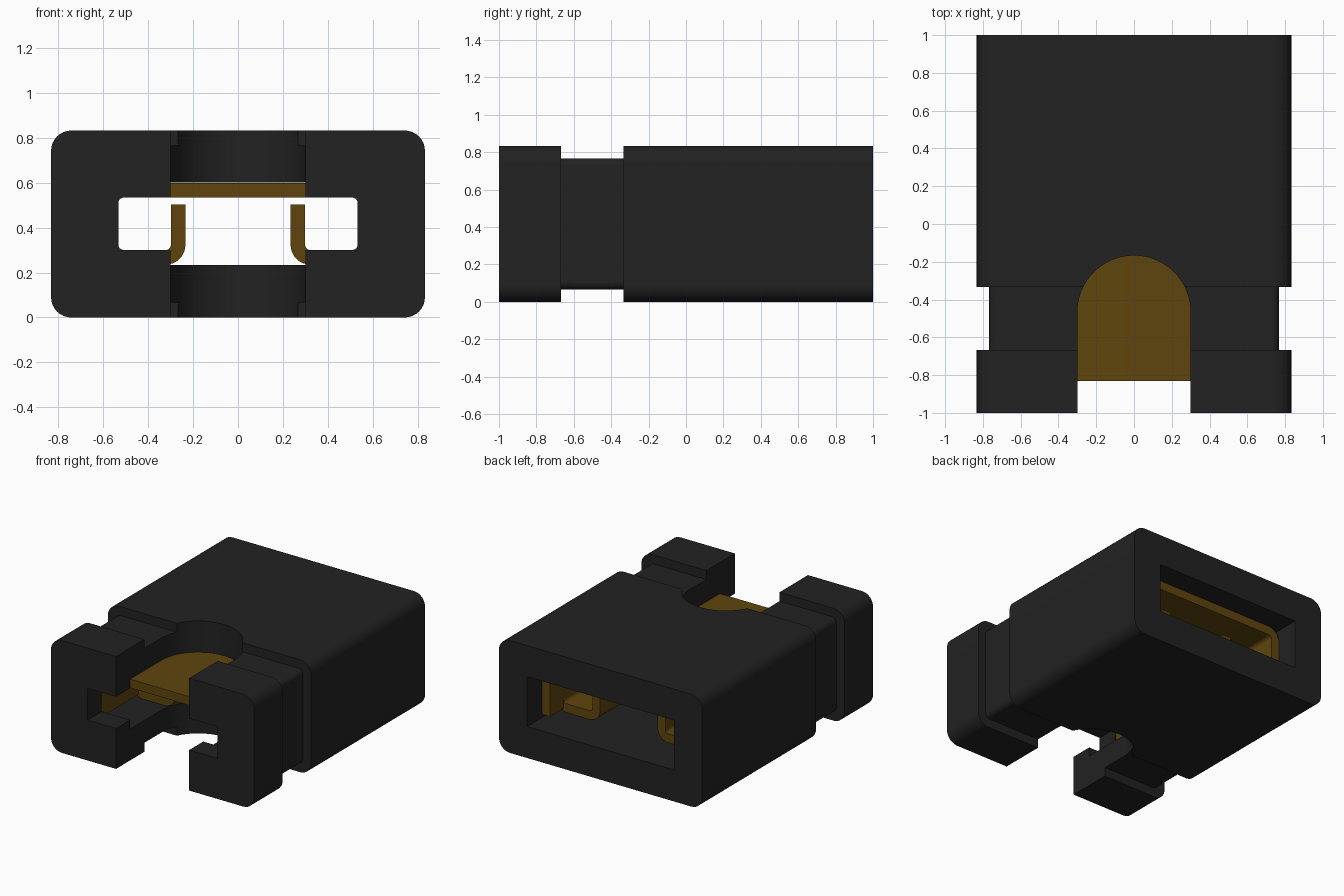
import bpy, bmesh, math
from mathutils import Vector

if "Cube" in bpy.data.objects:
    bpy.data.objects.remove(bpy.data.objects["Cube"], do_unlink=True)


def material(name, rgb):
    m = bpy.data.materials.new(name)
    m.use_nodes = True
    m.diffuse_color = (*rgb, 1)
    m.node_tree.nodes["Principled BSDF"].inputs["Base Color"].default_value = (*rgb, 1)
    return m


BLACK = material("black plastic", (0.016, 0.016, 0.016))
GOLD = material("dark gold metal", (0.115, 0.06, 0.004))


def rounded_rect(hx, z0, z1, r, seg=8):
    pts = []
    centres = [(hx - r, z1 - r), (-hx + r, z1 - r), (-hx + r, z0 + r), (hx - r, z0 + r)]
    for q, (cx, cz) in enumerate(centres):
        for i in range(seg + 1):
            a = math.pi / 2 * (q + i / seg)
            pts.append((cx + r * math.cos(a), cz + r * math.sin(a)))
    return pts


def loft(name, sections, mat):
    """Join equal-length (x, z) outlines placed along y into a capped solid."""
    bm = bmesh.new()
    rings = [[bm.verts.new((x, y, z)) for x, z in pts] for y, pts in sections]
    n = len(rings[0])
    for a, b in zip(rings, rings[1:]):
        for i in range(n):
            j = (i + 1) % n
            bm.faces.new((a[i], a[j], b[j], b[i]))
    bm.faces.new(rings[0])
    bm.faces.new(rings[-1])
    bmesh.ops.recalc_face_normals(bm, faces=bm.faces)
    me = bpy.data.meshes.new(name)
    bm.to_mesh(me)
    bm.free()
    ob = bpy.data.objects.new(name, me)
    bpy.context.collection.objects.link(ob)
    me.materials.append(mat)
    return ob


def box(name, hx, y0, y1, z0, z1):
    pts = [(hx, z0), (hx, z1), (-hx, z1), (-hx, z0)]
    return loft(name, [(y0, pts), (y1, pts)], BLACK)


def smooth(ob):
    bpy.ops.object.select_all(action="DESELECT")
    ob.select_set(True)
    bpy.context.view_layer.objects.active = ob
    bpy.ops.object.shade_smooth_by_angle(angle=math.radians(30))


def strip_outline(path, radii, t, seg=8):
    """Outline of a bent metal strip: filleted centreline with thickness t."""
    p = [Vector(q) for q in path]
    line = [p[0]]
    for a, b, c, r in zip(p, p[1:], p[2:], radii):
        u, v = (a - b).normalized(), (c - b).normalized()
        centre = b + (u + v) * r            # right-angled bends
        for i in range(seg + 1):
            k = math.pi / 2 * i / seg
            line.append(centre - v * r * math.cos(k) - u * r * math.sin(k))
    line.append(p[-1])
    left, right = [], []
    for i, q in enumerate(line):
        d = (line[min(i + 1, len(line) - 1)] - line[max(i - 1, 0)]).normalized()
        n = Vector((-d.y, d.x)) * t / 2
        left.append(q + n)
        right.append(q - n)
    return [tuple(q) for q in left + right[::-1]]


# Housing: rounded block with a recessed band near the front
full = rounded_rect(0.833, 0, 0.833, 0.09)
band = rounded_rect(0.767, 0.067, 0.767, 0.04)
housing = loft("housing", [(-1, full), (-0.667, full), (-0.667, band),
                           (-0.333, band), (-0.333, full), (1, full)], BLACK)

# Cutters: inner cavity, narrower front slot, round-ended notch
cavity = box("cavity_cutter", 0.602, -0.835, 1.1, 0.233, 0.602)
slot = box("slot_cutter", 0.532, -1.1, -0.7, 0.30, 0.535)
notch_pts = [(-0.3, -1.1), (0.3, -1.1)]
notch_pts += [(0.3 * math.cos(math.pi * i / 32), -0.467 + 0.3 * math.sin(math.pi * i / 32))
              for i in range(33)]
notch = loft("notch_cutter", [(-0.1, notch_pts), (0.95, notch_pts)], BLACK)
for v in notch.data.vertices:               # turn the outline upright
    v.co = (v.co.x, v.co.z, v.co.y)
notch.data.flip_normals()

for cutter in (cavity, slot, notch):
    mod = housing.modifiers.new(cutter.name, "BOOLEAN")
    mod.operation = "DIFFERENCE"
    mod.solver = "EXACT"
    mod.object = cutter
    bpy.context.view_layer.objects.active = housing
    bpy.ops.object.modifier_apply(modifier=mod.name)
    bpy.data.objects.remove(cutter, do_unlink=True)
smooth(housing)
housing.modifiers.new("even normals", "WEIGHTED_NORMAL").keep_sharp = True

# Clip: top plate with two sides bent down
T = 0.065
SIDE, TOP, LOW = 0.567, 0.567, 0.268
pts = strip_outline([(-SIDE, 0.26), (-SIDE, TOP), (SIDE, TOP), (SIDE, 0.26)], [0.06, 0.06], T)
clip = loft("contact_clip", [(-0.83, pts), (0.83, pts)], GOLD)
smooth(clip)

# Spring hooks: sides folded inwards along the floor and up again
for s, name in ((1, "left_spring_hook"), (-1, "right_spring_hook")):
    pts = strip_outline([(s * SIDE, 0.45), (s * SIDE, LOW), (s * 0.267, LOW), (s * 0.267, 0.503)],
                        [0.06, 0.055], T)
    smooth(loft(name, [(-0.40, pts), (0.67, pts)], GOLD))
